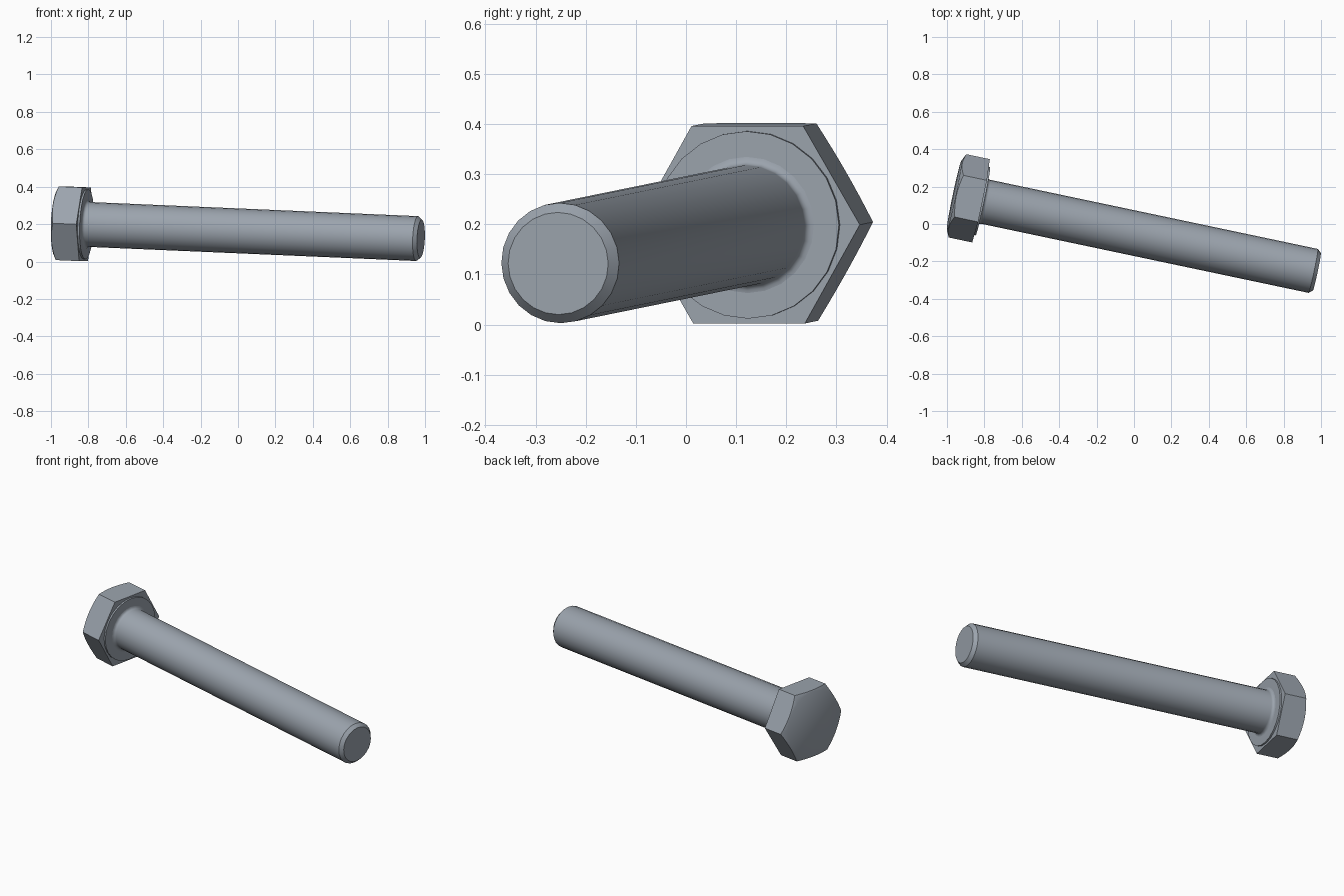
import bpy
import bmesh
from math import radians, sin, cos, pi
from mathutils import Vector, Matrix

cube = bpy.data.objects.get("Cube")
if cube:
    bpy.data.objects.remove(cube)

# Bolt axis: local z runs from the head to the tip, local x is level
axis = Vector((1, -0.211, -0.043)).normalized()
side = Vector((0, 0, 1)).cross(axis).normalized()
up = axis.cross(side)
frame = Matrix((side, up, axis)).transposed().to_4x4()
frame.translation = (-0.818, 0.124, 0.199)

steel = bpy.data.materials.new("steel grey")
steel.use_nodes = True
colour = (0.33, 0.37, 0.42, 1)
steel.diffuse_color = colour
steel.node_tree.nodes["Principled BSDF"].inputs["Base Color"].default_value = colour


def revolve(profile, steps):
    """Spin (radius, height) points around local z."""
    bm = bmesh.new()
    verts = [bm.verts.new((r, 0, z)) for r, z in profile]
    edges = [bm.edges.new(pair) for pair in zip(verts, verts[1:])]
    bmesh.ops.spin(bm, geom=verts + edges, cent=(0, 0, 0), axis=(0, 0, 1),
                   angle=2 * pi, steps=steps, use_merge=True)
    bmesh.ops.remove_doubles(bm, verts=bm.verts[:], dist=0.0001)
    bmesh.ops.recalc_face_normals(bm, faces=bm.faces[:])
    return bm


def finish(bm, name):
    bmesh.ops.recalc_face_normals(bm, faces=bm.faces[:])
    mesh = bpy.data.meshes.new(name)
    bm.to_mesh(mesh)
    bm.free()
    mesh.materials.append(steel)
    obj = bpy.data.objects.new(name, mesh)
    obj.matrix_world = frame
    bpy.context.collection.objects.link(obj)
    bpy.ops.object.select_all(action="DESELECT")
    obj.select_set(True)
    bpy.context.view_layer.objects.active = obj
    bpy.ops.object.shade_smooth_by_angle(angle=radians(32))


# Hexagonal head: a chamfered disc trimmed by six flats
APOTHEM = 0.197
head = revolve([(0, 0), (0.24, 0), (0.24, -0.122), (0.19, -0.1465), (0, -0.1465)], 48)
for i in range(6):
    a = radians(30 + 60 * i)
    normal = Vector((cos(a), sin(a), 0))
    cut = bmesh.ops.bisect_plane(head, geom=head.verts[:] + head.edges[:] + head.faces[:],
                                 plane_co=normal * APOTHEM, plane_no=normal, clear_outer=True)
    rim = [e for e in cut["geom_cut"] if isinstance(e, bmesh.types.BMEdge)]
    bmesh.ops.edgeloop_fill(head, edges=rim)
finish(head, "hex_head")

# Thin round bearing face under the head
WASHER = 0.01
finish(revolve([(0, -0.01), (0.187, -0.01), (0.187, WASHER), (0, WASHER)], 24), "washer_face")

# Shank with a small fillet at the head and a chamfered tip
RADIUS, FILLET, LENGTH = 0.12, 0.016, 1.837
fillet = [(RADIUS + FILLET * (1 - sin(t)), WASHER + FILLET * (1 - cos(t)))
          for t in (radians(22.5 * k) for k in range(5))]
shank = fillet + [(RADIUS, LENGTH - 0.02), (0.102, LENGTH), (0, LENGTH)]
finish(revolve(shank, 24), "shank")
